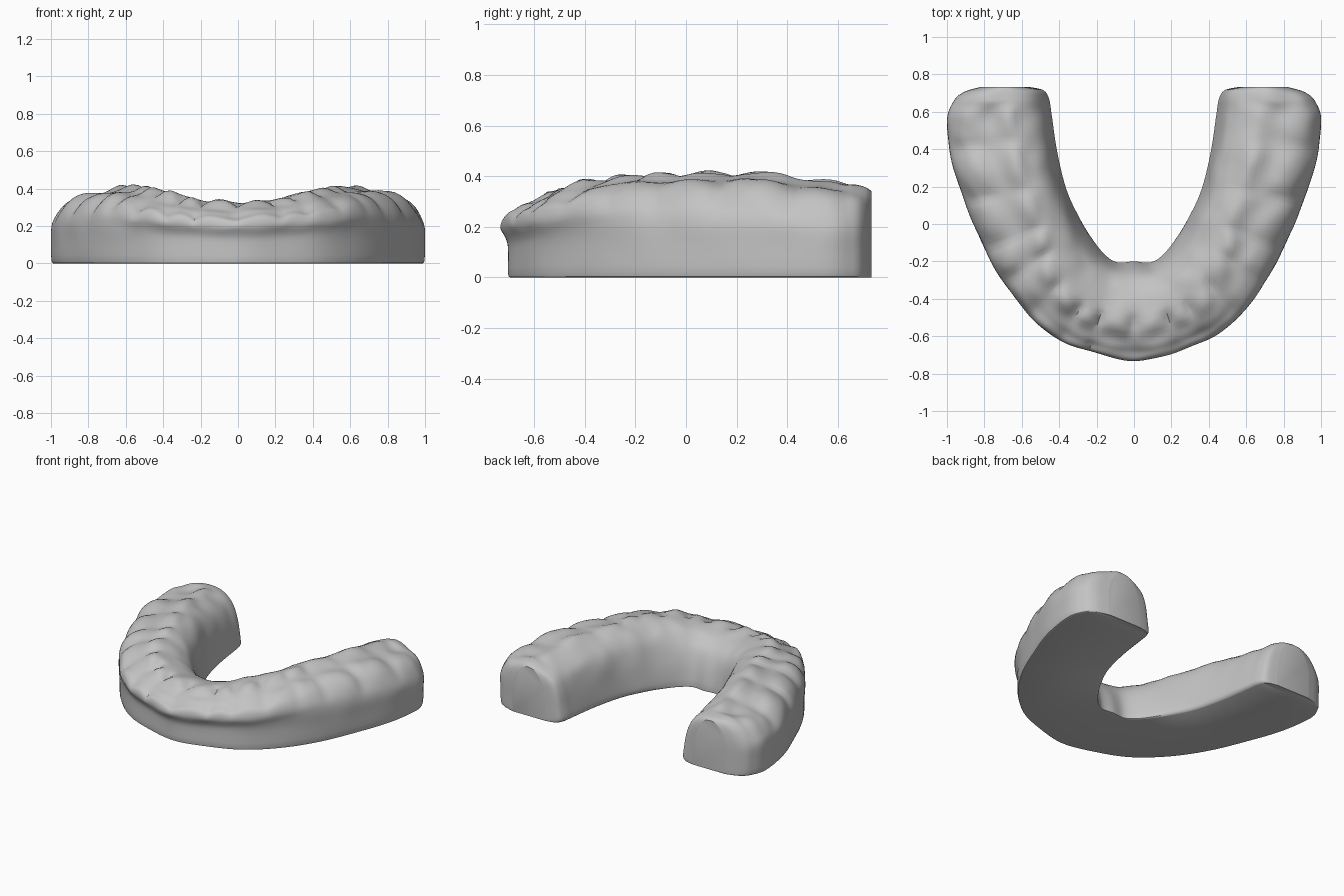
import bpy, bmesh, math
from mathutils import Vector, noise

if "Cube" in bpy.data.objects:
    bpy.data.objects.remove(bpy.data.objects["Cube"])

# Half of the arch, back to front: outer x, outer y, inner x, inner y, height
HALF = [(.82, .733, .56, .733, .34), (.91, .705, .485, .715, .355),
        (.965, .655, .455, .67, .365), (1, .54, .44, .58, .375),
        (.965, .3, .41, .38, .405), (.88, .06, .36, .18, .41),
        (.77, -.2, .29, .03, .415), (.63, -.42, .23, -.07, .395),
        (.45, -.59, .16, -.16, .37), (.24, -.68, .09, -.205, .34)]
MIDDLE = (0, -.735, 0, -.2, .325)
# Cross-sections: fraction from outer to inner edge, fraction of height
MOLAR = [(.03, 0), (.005, .04), (0, .3), (0, .52), (.04, .68), (.12, .83),
         (.23, .93), (.38, .99), (.53, 1), (.66, .97), (.79, .88),
         (.89, .73), (.95, .5), (.99, .2), (1, .05), (.97, 0)]
INCISOR = [(.08, 0), (.06, .04), (.06, .34), (.045, .46), (0, .6), (.015, .74),
           (.08, .82), (.16, .93), (.28, .99), (.45, 1), (.62, .96),
           (.76, .86), (.87, .7), (.95, .42), (1, .05), (.98, 0)]
# Tooth boundaries, in station numbers counted from the back
GAPS = [2, 3.6, 4.75, 5.75, 6.5, 7.4, 8.3, 9, 10]


def smooth(a, b, x):
    t = min(1, max(0, (x - a) / (b - a)))
    return t * t * (3 - 2 * t)


def spline(points, steps):
    """Catmull-Rom samples as (position, values) pairs."""
    out, last = [], len(points) - 1
    for i in range(last):
        p = [points[min(last, max(0, i + k))] for k in (-1, 0, 1, 2)]
        for j in range(steps):
            t = j / steps
            out.append((i + t, [b + .5 * t * (c - a + t * (2*a - 5*b + 4*c - d + t * (3*(b - c) + d - a)))
                                for a, b, c, d in zip(*p)]))
    out.append((last, list(points[-1])))
    return out


def tooth(s):
    """Rounded crown profile: 0 in a gap, 1 mid-tooth."""
    for a, b in zip(GAPS, GAPS[1:]):
        if a <= s <= b:
            return max(0, math.sin(math.pi * (s - a) / (b - a))) ** .8
    return 0


def section(s, station):
    ox, oy, ix, iy, h = station
    half = min(s, 20 - s)
    front = smooth(5, 8.6, half)
    crown = tooth(half)
    zone = smooth(2, 3, half)
    strength = 1 if s < 10 else .7
    across = Vector((ix - ox, iy - oy, 0)).normalized()
    blend = [tuple(m + (n - m) * front for m, n in zip(a, b)) for a, b in zip(MOLAR, INCISOR)]
    ring = []
    for _, (u, v) in spline(blend, 3):
        z = max(0, v * h)
        # grooves between teeth, hollow chewing surfaces, inner cusps
        top = smooth(.5, .85, v) * zone
        chew = top * (1 - smooth(.4, .72 - .25 * front, u))
        z -= strength * .035 * (1 - crown) * chew
        z -= strength * .03 * crown * top * math.exp(-((u - .4 + .2 * front) / .11) ** 2)
        z += strength * .015 * crown * top * math.exp(-((u - .6 + .27 * front) / .08) ** 2)
        u -= .02 * (crown - .7) * chew * (1 - front)
        p = Vector((ox + (ix - ox) * u, oy + (iy - oy) * u, z))
        # uneven cast surface above the base
        rough = smooth(.08, .3, z)
        sway = noise.noise(p * 5 + Vector((3, 7, 1)))
        p.z += rough * .01 * (noise.noise(p * 9) + noise.noise(p * 4))
        ring.append(p + across * sway * .015 * rough)
    return ring


# Dental arch: swept cross-section with flat end caps
stations = [(-a, b, -c, d, e) for a, b, c, d, e in HALF] + [MIDDLE] + HALF[::-1]
bm = bmesh.new()
rings = [[bm.verts.new(p) for p in section(s, st)] for s, st in spline(stations, 9)]
for r, q in zip(rings, rings[1:]):
    for i in range(len(r)):
        j = (i + 1) % len(r)
        bm.faces.new((r[i], r[j], q[j], q[i]))
bm.faces.new(rings[0])
bm.faces.new(rings[-1][::-1])
bmesh.ops.recalc_face_normals(bm, faces=bm.faces)
mesh = bpy.data.meshes.new("dental_arch")
bm.to_mesh(mesh)
bm.free()
arch = bpy.data.objects.new("dental_arch", mesh)
bpy.context.collection.objects.link(arch)

# Plaster grey
grey = bpy.data.materials.new("plaster grey")
grey.use_nodes = True
colour = (.55, .55, .55, 1)
grey.diffuse_color = colour
grey.node_tree.nodes["Principled BSDF"].inputs["Base Color"].default_value = colour
mesh.materials.append(grey)

bpy.context.view_layer.objects.active = arch
arch.select_set(True)
bpy.ops.object.shade_smooth_by_angle(angle=math.radians(40))
